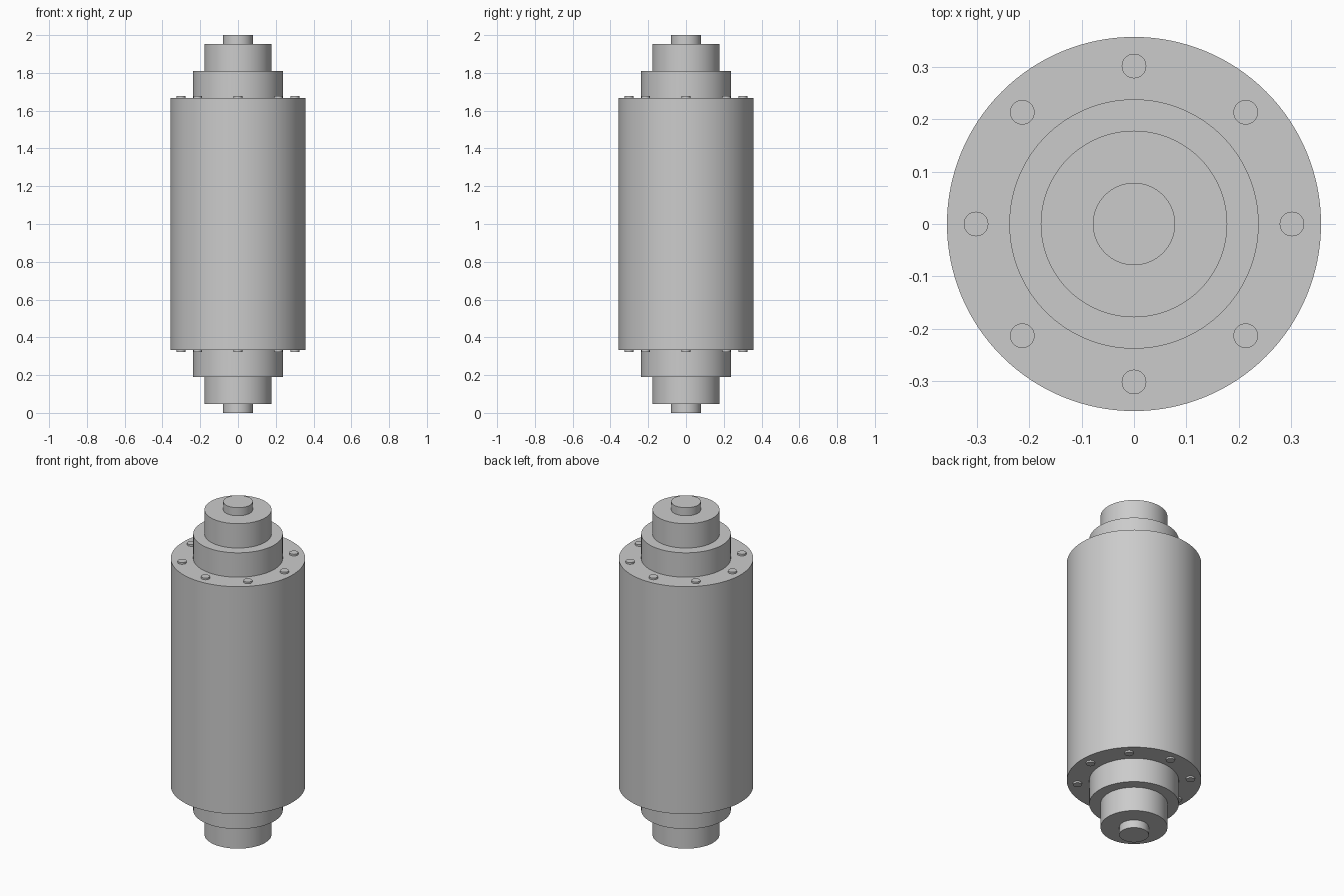
import bpy
import math

if "Cube" in bpy.data.objects:
    bpy.data.objects.remove(bpy.data.objects["Cube"])

grey = bpy.data.materials.new("plain_grey")
grey.diffuse_color = (0.6, 0.6, 0.6, 1.0)
grey.use_nodes = True
grey.node_tree.nodes["Principled BSDF"].inputs["Base Color"].default_value = grey.diffuse_color


def cylinder(name, radius, z0, z1, x=0.0, y=0.0, sides=128):
    """Upright smooth-sided cylinder with crisp rims."""
    bpy.ops.mesh.primitive_cylinder_add(
        vertices=sides, radius=radius, depth=z1 - z0,
        location=(x, y, (z0 + z1) / 2))
    obj = bpy.context.object
    obj.name = name
    obj.data.materials.append(grey)
    bpy.ops.object.shade_smooth_by_angle(angle=math.radians(30))
    return obj


# Main drum
BODY_BOTTOM, BODY_TOP = 0.333, 1.667
cylinder("drum_body", 0.357, BODY_BOTTOM, BODY_TOP)

# Stepped ends: (part, radius, inner offset, outer offset) from the drum face
steps = [
    ("collar", 0.238, 0.0, 0.143),
    ("hub", 0.178, 0.143, 0.286),
    ("shaft", 0.0785, 0.286, 0.333),
]
for part, radius, near, far in steps:
    cylinder("top_" + part, radius, BODY_TOP + near, BODY_TOP + far)
    cylinder("bottom_" + part, radius, BODY_BOTTOM - far, BODY_BOTTOM - near)

# Ring of eight bolt heads on each drum face
for i in range(8):
    a = i * math.tau / 8
    x, y = 0.3015 * math.cos(a), 0.3015 * math.sin(a)
    cylinder(f"top_bolt_{i + 1}", 0.0235, BODY_TOP - 0.01, BODY_TOP + 0.01, x, y, 32)
    cylinder(f"bottom_bolt_{i + 1}", 0.0235, BODY_BOTTOM - 0.01, BODY_BOTTOM + 0.01, x, y, 32)
